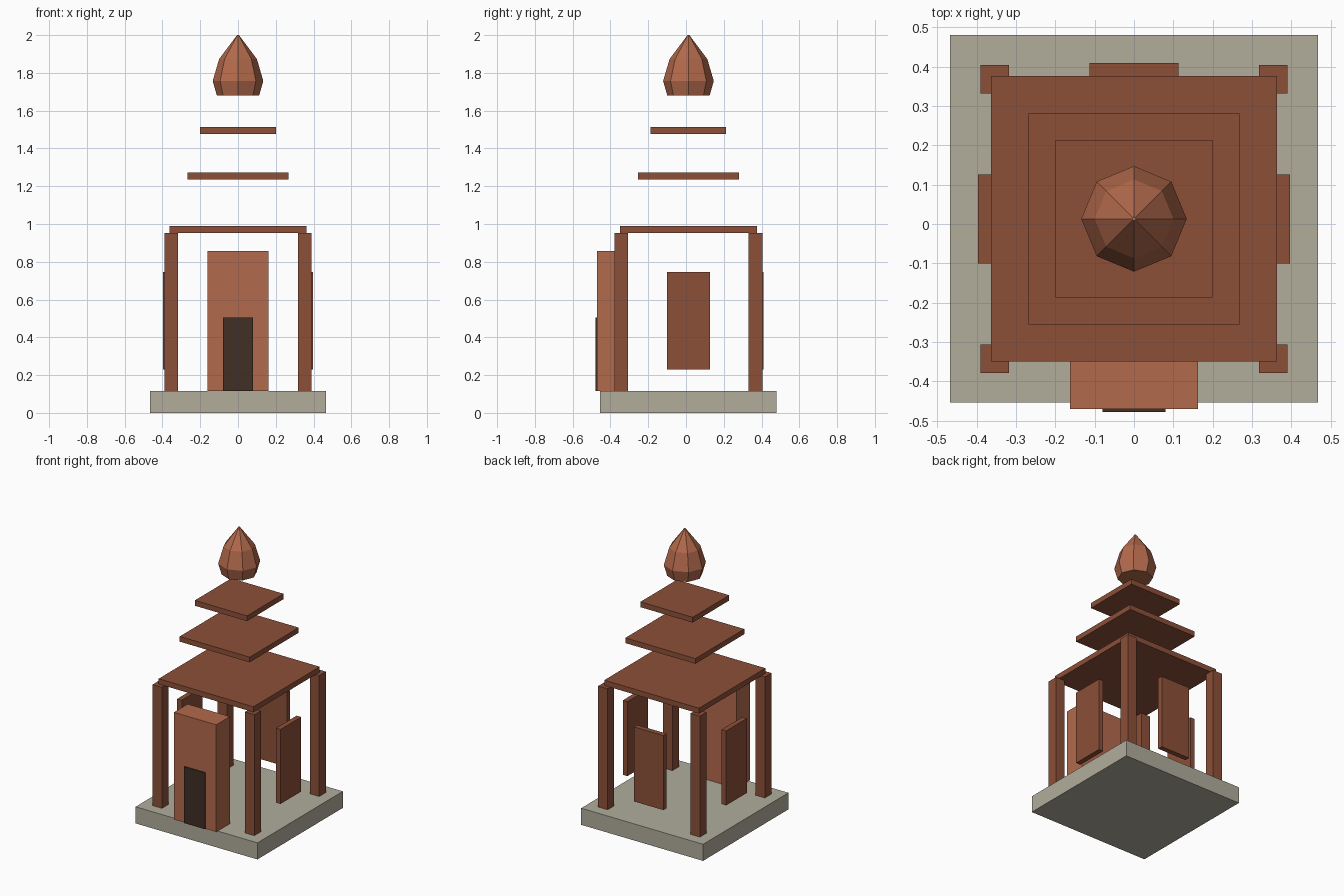
import bpy, bmesh, math

cube = bpy.data.objects.get("Cube")
if cube:
    bpy.data.objects.remove(cube, do_unlink=True)

CY = 0.013      # centre line of the shrine in y
FLOOR = 0.115   # top of the plinth


def make_material(name, rgb):
    mat = bpy.data.materials.new(name)
    mat.use_nodes = True
    colour = (*rgb, 1.0)
    mat.diffuse_color = colour
    mat.node_tree.nodes["Principled BSDF"].inputs["Base Color"].default_value = colour
    return mat


stone = make_material("grey stone", (0.44, 0.42, 0.335))
brick = make_material("light brick", (0.45, 0.143, 0.072))
dark_brick = make_material("dark brick", (0.265, 0.08, 0.04))
wood = make_material("dark wood", (0.052, 0.028, 0.018))


def add_object(name, bm, mat):
    bmesh.ops.recalc_face_normals(bm, faces=bm.faces)
    mesh = bpy.data.meshes.new(name)
    bm.to_mesh(mesh)
    bm.free()
    mesh.materials.append(mat)
    obj = bpy.data.objects.new(name, mesh)
    bpy.context.collection.objects.link(obj)
    return obj


def box(name, mat, xs, ys, zs):
    bm = bmesh.new()
    bmesh.ops.create_cube(bm, size=1)
    for v in bm.verts:
        v.co = [span[0] if c < 0 else span[1] for c, span in zip(v.co, (xs, ys, zs))]
    return add_object(name, bm, mat)


def square_slab(name, mat, half, low, high):
    return box(name, mat, (-half, half), (CY - half, CY + half), (low, high))


def lathe(name, mat, profile, sides):
    # Faceted solid with flat caps, turned about the shrine's axis
    bm = bmesh.new()
    rings = []
    for radius, z in profile:
        angles = [math.tau * i / sides for i in range(sides)]
        rings.append([bm.verts.new((radius * math.cos(a), CY + radius * math.sin(a), z))
                      for a in angles])
    for low, high in zip(rings, rings[1:]):
        for i in range(sides):
            j = (i + 1) % sides
            bm.faces.new((low[i], low[j], high[j], high[i]))
    bm.faces.new(rings[0])
    bm.faces.new(rings[-1])
    return add_object(name, bm, mat)


# Plinth and the three floating roof tiers
square_slab("plinth", stone, 0.467, 0, FLOOR)
square_slab("lower_roof_tier", dark_brick, 0.363, 0.953, 0.99)
square_slab("middle_roof_tier", dark_brick, 0.268, 1.236, 1.272)
square_slab("upper_roof_tier", dark_brick, 0.2, 1.477, 1.514)

# Corner pillars
for side, sx in (("left", 1), ("right", -1)):
    for end, sy in (("front", -1), ("back", 1)):
        x, y, h = sx * 0.354, CY + sy * 0.355, 0.036
        box(f"{end}_{side}_pillar", dark_brick, (x - h, x + h), (y - h, y + h), (FLOOR, 0.953))

# Blind panels on the sides and back
PANEL_Z = (0.23, 0.746)
for side, sx in (("left", 1), ("right", -1)):
    box(f"{side}_panel", dark_brick, sorted((sx * 0.361, sx * 0.396)),
        (CY - 0.113, CY + 0.113), PANEL_Z)
box("back_panel", dark_brick, (-0.113, 0.113), (CY + 0.361, CY + 0.396), PANEL_Z)

# Entrance porch and door
box("porch", brick, (-0.162, 0.162), (-0.47, -0.32), (FLOOR, 0.857))
box("door", wood, (-0.08, 0.08), (-0.478, -0.469), (FLOOR, 0.505))

# Bud-shaped finial
lathe("finial", brick, [(0.112, 1.68), (0.134, 1.757), (0.1, 1.873), (0.005, 2.0)], 8)
